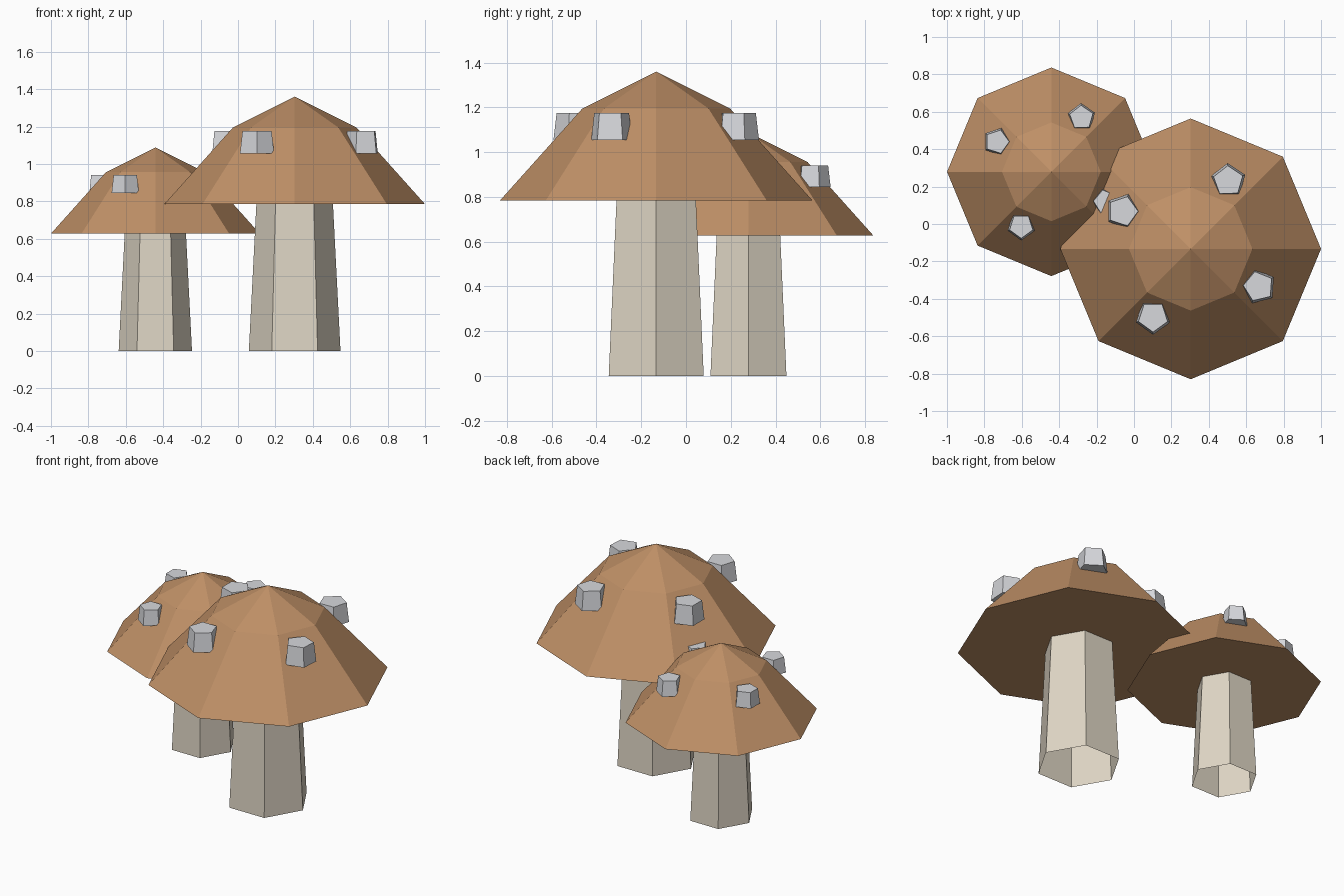
import bpy
import bmesh
from math import cos, sin, radians

if "Cube" in bpy.data.objects:
    bpy.data.objects.remove(bpy.data.objects["Cube"])


def material(name, srgb):
    m = bpy.data.materials.new(name)
    lin = [((c / 255 + 0.055) / 1.055) ** 2.4 for c in srgb]
    m.diffuse_color = (*lin, 1)
    m.use_nodes = True
    m.node_tree.nodes["Principled BSDF"].inputs["Base Color"].default_value = m.diffuse_color
    return m


CAP = material("brown", (190, 143, 102))
STEM = material("cream", (222, 213, 196))
SPOT = material("light grey", (215, 216, 220))


def lathe(name, mat, loc, sides, rings, phase=0, bottom=True, top=True):
    """Stack of regular polygons (radius, z); a zero radius makes a tip."""
    bm = bmesh.new()
    loops = []
    for r, z in rings:
        n = sides if r else 1
        angles = [radians(phase + 360 * i / sides) for i in range(n)]
        loops.append([bm.verts.new((r * cos(a), r * sin(a), z)) for a in angles])
    for lo, hi in zip(loops, loops[1:]):
        for i in range(sides):
            j = (i + 1) % sides
            if len(hi) == 1:
                bm.faces.new((lo[i], lo[j], hi[0]))
            else:
                bm.faces.new((lo[i], lo[j], hi[j], hi[i]))
    if bottom:
        bm.faces.new(loops[0][::-1])
    if top and len(loops[-1]) > 1:
        bm.faces.new(loops[-1])
    me = bpy.data.meshes.new(name)
    bm.to_mesh(me)
    bm.free()
    me.materials.append(mat)
    ob = bpy.data.objects.new(name, me)
    ob.location = loc
    bpy.context.collection.objects.link(ob)


def mushroom(label, x, y, s):
    # open-ended tapered hexagonal stem
    lathe(label + "_stem", STEM, (x, y, 0), 6,
          [(0.245 * s, 0), (0.203 * s, 0.82 * s)], bottom=False, top=False)
    # eight-sided cap with a flat underside
    lathe(label + "_cap", CAP, (x, y, 0), 8,
          [(0.697 * s, 0.785 * s), (0.33 * s, 1.195 * s), (0, 1.36 * s)])
    # four pentagonal spots around the cap
    for k, phase in enumerate((20, 0, 54, 32)):
        a = radians(61 + 90 * k)
        lathe(f"{label}_spot_{k + 1}", SPOT,
              (x + 0.415 * s * cos(a), y + 0.415 * s * sin(a), 0), 5,
              [(0.096 * s, 1.055 * s), (0.082 * s, 1.175 * s)], phase)


mushroom("large", 0.303, -0.133, 1.0)
mushroom("small", -0.442, 0.279, 0.8)
